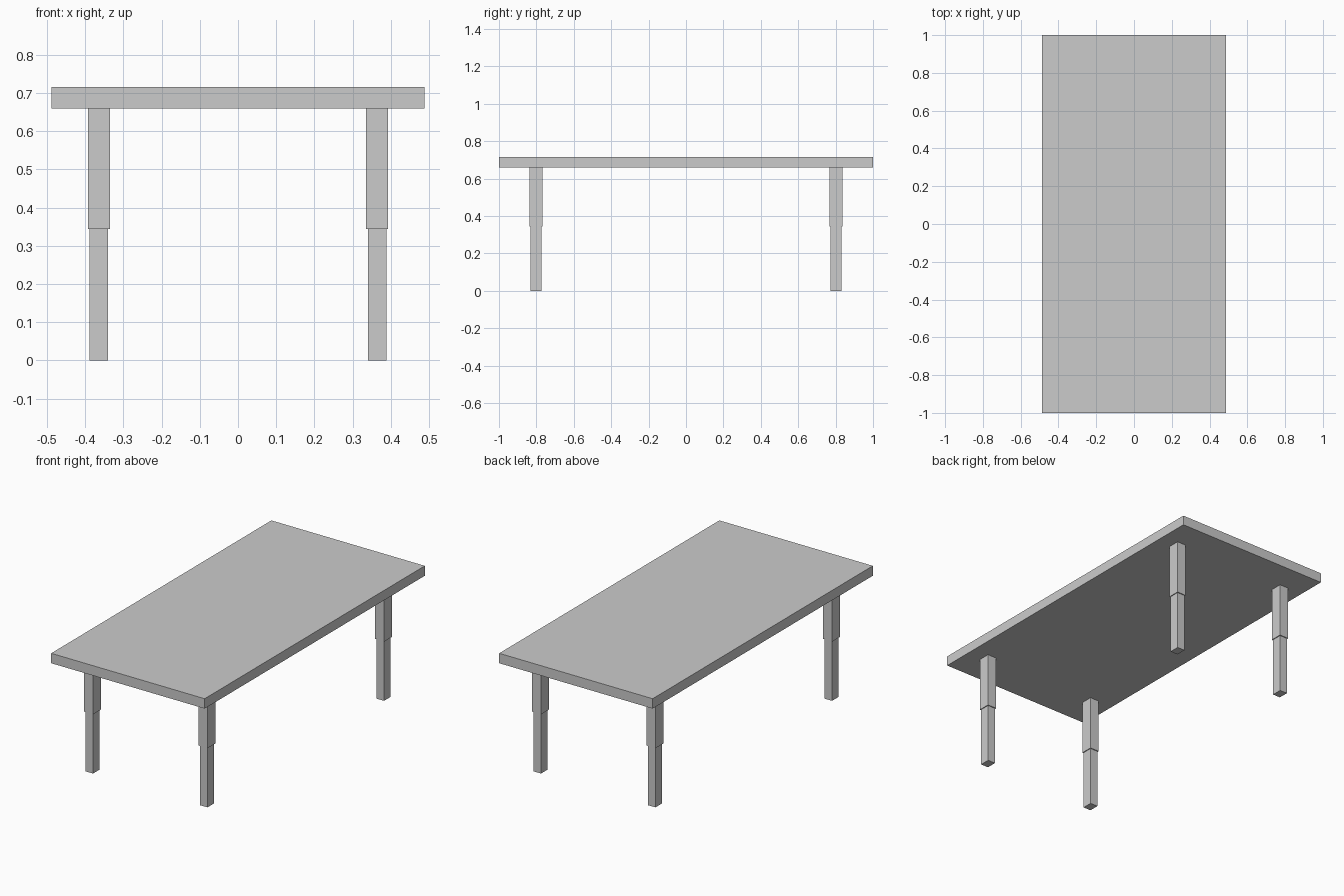
import bpy

if "Cube" in bpy.data.objects:
    bpy.data.objects.remove(bpy.data.objects["Cube"])


def box(name, center, size):
    bpy.ops.mesh.primitive_cube_add(size=1, location=center)
    ob = bpy.context.object
    ob.name = name
    ob.scale = size
    bpy.ops.object.transform_apply(location=False, rotation=False, scale=True)
    return ob


def post(name, x, y, width, depth, z0, z1):
    return box(name, (x, y, (z0 + z1) / 2), (width, depth, z1 - z0))


TOP, UNDERSIDE, JOINT = 0.716, 0.659, 0.344

# Table top slab
post("table_top", 0, 0, 0.976, 2.0, UNDERSIDE, TOP)

# Four telescoping legs: thick upper sleeve, slimmer lower post
for side, sx in (("left", -1), ("right", 1)):
    for end, sy in (("front", -1), ("back", 1)):
        x, y = sx * 0.364, sy * 0.802
        post(f"{end}_{side}_leg_sleeve", x, y, 0.058, 0.070, JOINT, UNDERSIDE)
        post(f"{end}_{side}_leg_post", x, y, 0.048, 0.059, 0, JOINT)
